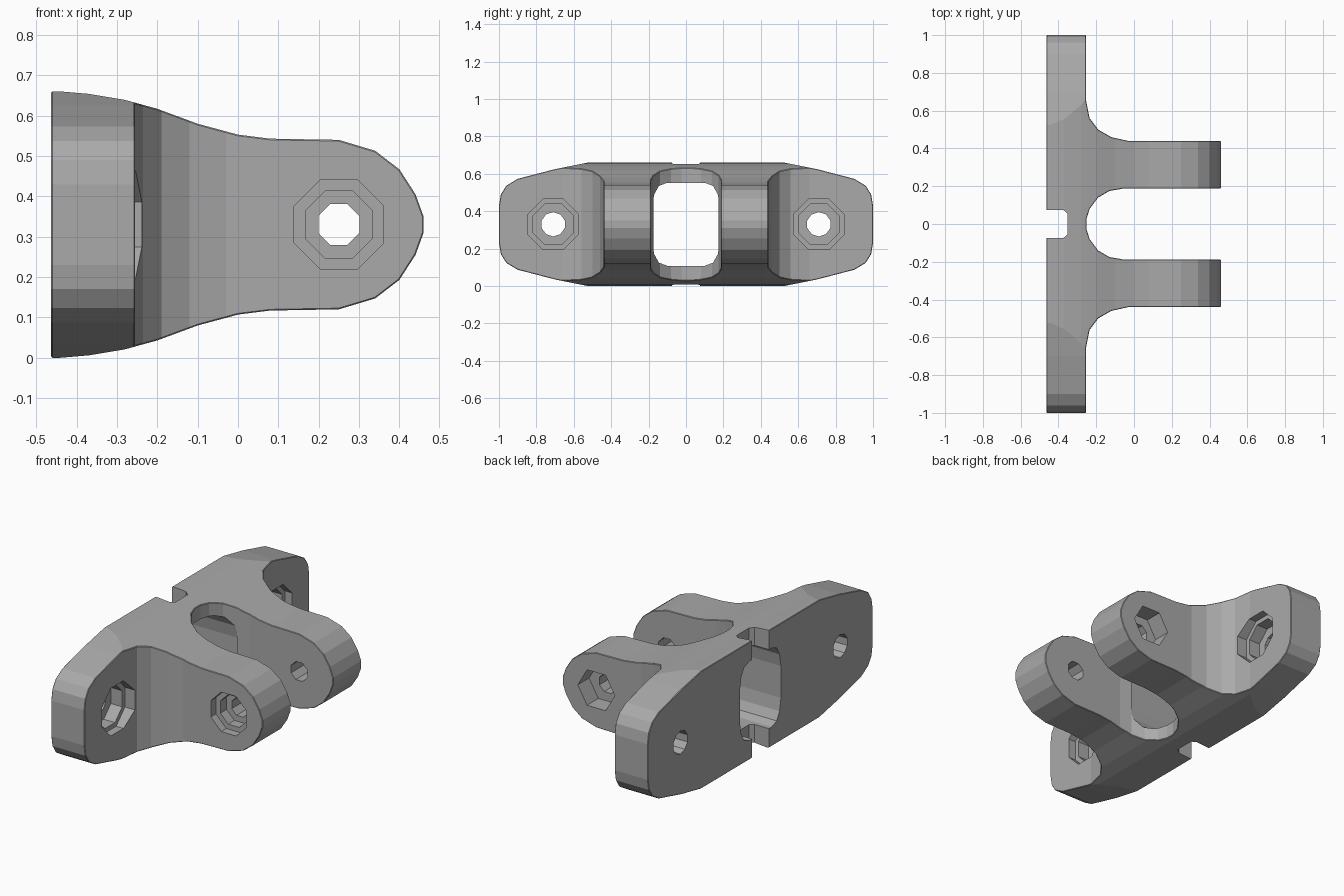
import bpy, bmesh, math
from mathutils import Matrix, Vector

cube = bpy.data.objects.get("Cube")
if cube:
    bpy.data.objects.remove(cube, do_unlink=True)

MID = 0.33  # mid height of the bracket

grey = bpy.data.materials.new("plain grey")
grey.use_nodes = True
grey.diffuse_color = (0.4, 0.4, 0.4, 1)
grey.node_tree.nodes["Principled BSDF"].inputs["Base Color"].default_value = (0.4, 0.4, 0.4, 1)


def prism(name, outline, place, depth):
    """Extrude an outline along depth; place(u, v) gives its 3D position."""
    bm = bmesh.new()
    face = bm.faces.new([bm.verts.new(place(u, v)) for u, v in outline])
    new = bmesh.ops.extrude_face_region(bm, geom=[face])["geom"]
    bmesh.ops.translate(bm, vec=depth, verts=[g for g in new if isinstance(g, bmesh.types.BMVert)])
    bmesh.ops.recalc_face_normals(bm, faces=bm.faces)
    mesh = bpy.data.meshes.new(name)
    bm.to_mesh(mesh)
    bm.free()
    mesh.materials.append(grey)
    ob = bpy.data.objects.new(name, mesh)
    bpy.context.collection.objects.link(ob)
    return ob


def bake(ob):
    """Apply all modifiers."""
    bpy.context.view_layer.update()
    graph = bpy.context.evaluated_depsgraph_get()
    mesh = bpy.data.meshes.new_from_object(ob.evaluated_get(graph))
    ob.modifiers.clear()
    ob.data = mesh


def combine(ob, tool, operation):
    mod = ob.modifiers.new("combine", "BOOLEAN")
    mod.operation, mod.solver, mod.object = operation, "EXACT", tool
    bake(ob)
    bpy.data.objects.remove(tool, do_unlink=True)


def mirrored(points, sign_u, sign_v):
    """Close a half outline by its reflection."""
    return points + [(u * sign_u, v * sign_v) for u, v in reversed(points)]


def ring(cu, cv, radius, sides, turn=0.5):
    return [(cu + radius * math.cos(2 * math.pi * (i + turn) / sides),
             cv + radius * math.sin(2 * math.pi * (i + turn) / sides)) for i in range(sides)]


# Plan: mounting plate with two forked arms
plan = [(-0.463, 1), (-0.255, 1), (-0.255, 0.66), (-0.235, 0.56), (-0.19, 0.5),
        (-0.12, 0.46), (-0.03, 0.44), (0.463, 0.44), (0.463, 0.187), (-0.06, 0.187),
        (-0.13, 0.175), (-0.19, 0.14), (-0.235, 0.08), (-0.252, 0.025)]
bracket = prism("fork_bracket", mirrored(plan, 1, -1), lambda u, v: (u, v, -0.2), Vector((0, 0, 1.2)))

# Arm profile seen from the front: tapered waist and round nose
arm = [(-0.6, 0.33), (-0.44, 0.33), (-0.37, 0.324), (-0.28, 0.309), (-0.2, 0.287),
       (-0.1, 0.25), (0, 0.223), (0.08, 0.213), (0.25, 0.21), (0.34, 0.183),
       (0.4, 0.137), (0.44, 0.075), (0.46, 0.02)]
side = prism("arm_profile", mirrored(arm, 1, -1), lambda u, v: (u, -1.2, MID + v), Vector((0, 2.4, 0)))
combine(bracket, side, "INTERSECT")

# Plate profile seen from the side: long hexagon with rounded ends
half = [(0.5, 0.335), (0.7, 0.295), (0.9, 0.243), (0.96, 0.207), (0.99, 0.16), (1, 0.1)]
quarter = mirrored(half, 1, -1)
plate = prism("plate_profile", mirrored(quarter, -1, 1),
              lambda u, v: (-0.7, u, MID + v), Vector((1.4, 0, 0)))
combine(bracket, plate, "INTERSECT")

# Chamfer on every sharp rim
bevel = bracket.modifiers.new("chamfer", "BEVEL")
bevel.width, bevel.segments = 0.026, 1
bevel.limit_method, bevel.angle_limit = "ANGLE", math.radians(40)
bake(bracket)

# Window through the plate between the arms
corner = [(0.1, 0.222), (0.145, 0.205), (0.17, 0.16), (0.182, 0.09)]
window = prism("window_cutter", mirrored(mirrored(corner, 1, -1), -1, 1),
               lambda u, v: (-0.6, u, MID + v), Vector((0.47, 0, 0)))
combine(bracket, window, "DIFFERENCE")

# Notch down the back
notch = [(-0.6, 0.075), (-0.375, 0.075), (-0.352, 0.055)]
combine(bracket, prism("notch_cutter", mirrored(notch, 1, -1), lambda u, v: (u, v, -0.1),
                       Vector((0, 0, 0.9))), "DIFFERENCE")

# Bolt holes with wide octagonal recesses in the plate
for s in (-1, 1):
    for radius, sides, start in ((0.065, 10, -0.6), (0.118, 8, -0.37), (0.145, 8, -0.3)):
        hole = prism("plate_hole_cutter", ring(s * 0.71, MID, radius, sides),
                     lambda u, v: (start, u, v), Vector((-0.1 - start, 0, 0)))
        combine(bracket, hole, "DIFFERENCE")

# Pivot holes through the arms: stepped round recess in front, hex pocket behind
for s, steps in ((-1, ((0.055, 8, 0.1), (0.09, 8, 0.34), (0.12, 8, 0.395))),
                 (1, ((0.055, 8, 0.1), (0.115, 6, 0.34)))):
    for radius, sides, start in steps:
        hole = prism("pivot_hole_cutter", ring(0.25, MID, radius, sides, 0.5 if sides == 8 else 0),
                     lambda u, v: (u, s * start, v), Vector((0, s * (0.6 - start), 0)))
        combine(bracket, hole, "DIFFERENCE")

for poly in bracket.data.polygons:
    poly.use_smooth = False
